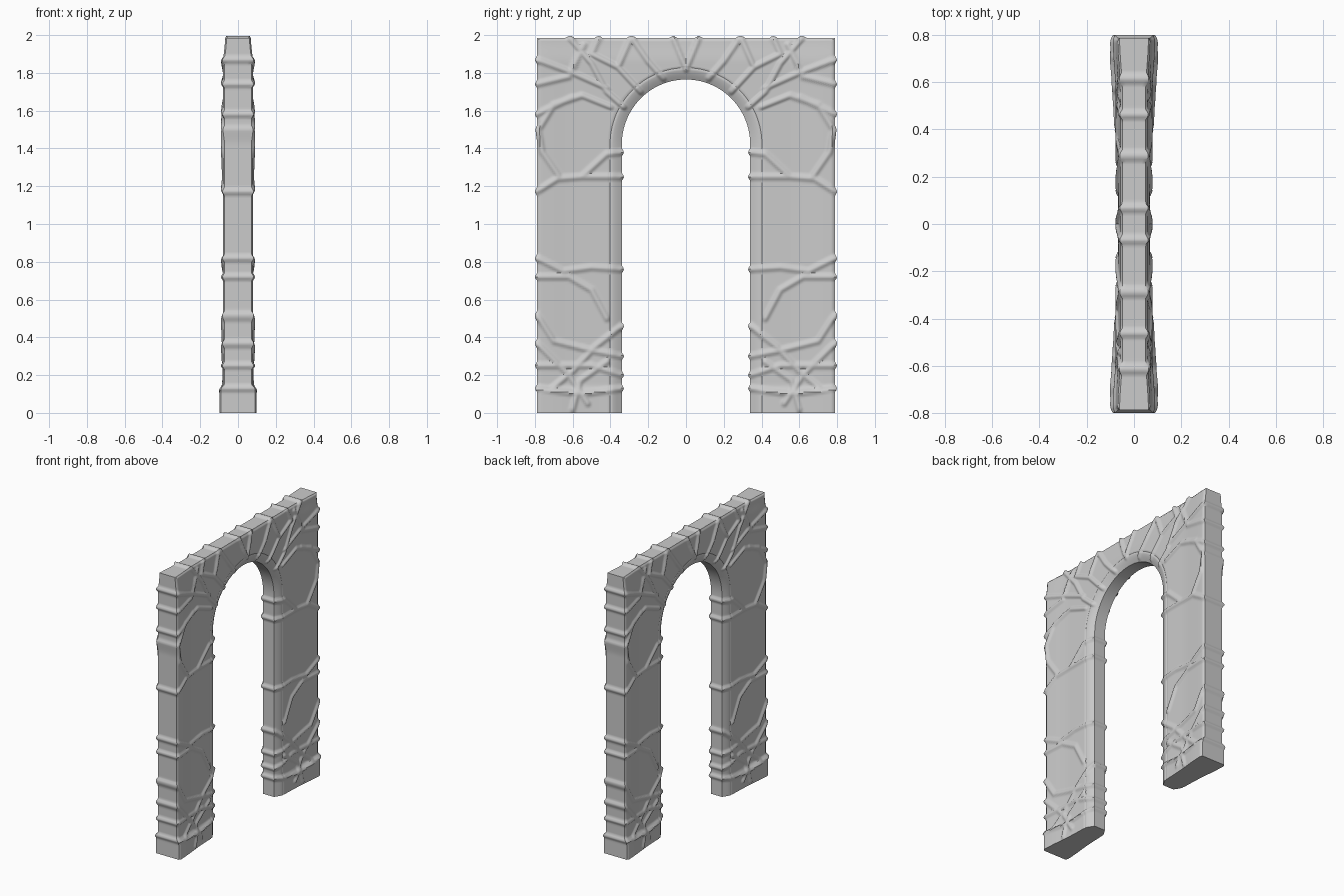
import bpy, bmesh, math

if "Cube" in bpy.data.objects:
    bpy.data.objects.remove(bpy.data.objects["Cube"])

HALF, TOP, SPRING = 0.788, 1.984, 1.42      # outer half width, height, arch spring line
IN_W, IN_H, RIM = 0.34, 0.345, 0.07         # opening half width, arch rise, rim band

# Joints between the stones, drawn on one half as (y, z) paths
JOINTS = [
    [(.34, 1.25), (.55, 1.25), (.68, 1.24), (.79, 1.17)],
    [(.67, 1.25), (.76, 1.38), (.78, 1.5), (.7, 1.63), (.55, 1.68), (.4, 1.62)],
    [(.55, 1.25), (.42, 1.37), (.34, 1.38)],
    [(.6, 1.67), (.79, 1.58)],
    [(.34, .76), (.5, .77), (.65, .75), (.79, .82)],
    [(.42, .5), (.5, .65), (.62, .72), (.79, .72)],
    [(.79, .52), (.7, .38), (.5, .33), (.34, .3)],
    [(.34, .46), (.48, .35), (.6, .22), (.72, .12)],
    [(.34, .2), (.5, .25), (.79, .25)],
    [(.34, .13), (.55, .1), (.79, .13)],
    [(.52, .05), (.62, .2), (.79, .37)],
    [(.42, .27), (.56, .17), (.6, .02)],
    [(.24, 1.7), (.36, 1.83), (.5, 1.9), (.46, 1.99)],
    [(.33, 1.62), (.42, 1.7), (.5, 1.85), (.62, 1.99)],
    [(.42, 1.72), (.6, 1.8), (.79, 1.87)],
    [(.54, 1.95), (.62, 1.78), (.79, 1.74)],
    [(.0, 1.82), (.07, 1.99)],
    [(.12, 1.77), (.2, 1.86), (.29, 1.99)],
    [(.36, 1.83), (.29, 1.99)],
]
SEGS = [(a, b) for path in JOINTS for a, b in zip(path, path[1:])]


def smooth(a, b, t):
    t = min(1, max(0, (t - a) / (b - a)))
    return t * t * (3 - 2 * t)


def ridge(y, z):
    """Height of the raised joint at a point of the wall."""
    y, best, w = abs(y), 1.0, 0.022
    for (ay, az), (by, bz) in SEGS:
        if z < min(az, bz) - w or z > max(az, bz) + w or y < min(ay, by) - w or y > max(ay, by) + w:
            continue
        dy, dz = by - ay, bz - az
        t = min(1, max(0, ((y - ay) * dy + (z - az) * dz) / (dy * dy + dz * dz)))
        best = min(best, math.hypot(y - ay - t * dy, z - az - t * dz))
    return 0.011 * (1 - smooth(0.003, w, best))


def half_depth(y, z, d, length):
    """Smooth half thickness: rounded rim, flared ends, wider foot, narrower top."""
    if d < RIM:
        x = 0.042 + 0.026 * math.sin(d / RIM * math.pi / 2)
        if d > RIM - 0.008:
            x -= 0.004
    else:
        x = 0.067 + 0.012 * smooth(.55, .79, abs(y))
    x += (0.008 + 0.011 * smooth(.4, .7, abs(y))) * (1 - smooth(.1, .15, z)) * smooth(0, RIM, d)
    x -= 0.01 * smooth(1.85, 1.98, z)
    return x - 0.008 * (1 - smooth(0, .016, length - d))


# Matching stations along the opening and the outer outline
def stations():
    n_leg, corner = 140, math.atan2(TOP - SPRING, HALF)
    out = [((IN_W, SPRING * i / n_leg), (HALF, SPRING * i / n_leg)) for i in range(n_leg)]
    for i in range(56):
        z = (TOP - SPRING) * i / 56
        out.append((math.atan2(z, HALF), (HALF, SPRING + z)))
    for i in range(76):
        y = HALF * (1 - i / 75)
        out.append((math.atan2(TOP - SPRING, y), (y, TOP)))
    right = []
    for a, o in out:
        if not isinstance(a, tuple):
            r = 1 / math.hypot(math.cos(a) / IN_W, math.sin(a) / IN_H)
            a = (r * math.cos(a), SPRING + r * math.sin(a))
        right.append((a, o))
    left = [((-i[0], i[1]), (-o[0], o[1])) for i, o in reversed(right[:-1])]
    return right + left


RIM_STEPS, FACE_STEPS, SIDE_STEPS = 9, 44, 6
bm = bmesh.new()
rings = []
for (iy, iz), (oy, oz) in stations():
    length = math.hypot(oy - iy, oz - iz)
    ny, nz = (oy - iy) / length, (oz - iz) / length
    dists = [RIM * k / RIM_STEPS for k in range(RIM_STEPS)]
    rest = length - RIM - 0.016
    dists += [RIM + rest * k / FACE_STEPS for k in range(FACE_STEPS + 1)]
    dists += [length - 0.009, length - 0.004, length]
    h_in, h_out = ridge(iy, iz), ridge(oy, oz)
    face = []
    for d in dists:
        y, z = iy + ny * d, iz + nz * d
        x = half_depth(y, z, d, length) + ridge(y, z)
        # joints also bulge out past the outline and into the opening
        push = h_out * smooth(.03, 0, length - d) if d > length - .03 else 0
        push = push or (-h_in * (1 - smooth(0, .03, d)) if d < .03 else 0)
        if oz >= TOP - 1e-6 and d > length - .03:
            face.append((x, y, z + push))
        elif d > length - .03:
            face.append((x, y + math.copysign(push, oy), z))
        else:
            face.append((x, y + ny * push, max(0, z + nz * push)))
    # smoothstep above falls inward from the edge
    x0, y0, z0 = face[-1]
    bulge = h_out
    if oz >= TOP - 1e-6:
        face[-1] = (x0, y0, TOP + bulge)
    else:
        face[-1] = (x0, oy + math.copysign(bulge, oy), z0)
    xi, yi, zi = face[0]
    xo, yo, zo = face[-1]
    loop = list(face)
    loop += [(xo * (1 - 2 * k / SIDE_STEPS), yo, zo) for k in range(1, SIDE_STEPS)]
    loop += [(-x, y, z) for x, y, z in reversed(face)]
    loop += [(-xi * (1 - 2 * k / SIDE_STEPS), yi, zi) for k in range(1, SIDE_STEPS)]
    rings.append([bm.verts.new(p) for p in loop])

for a, b in zip(rings, rings[1:]):
    n = len(a)
    for k in range(n):
        bm.faces.new((a[k], a[(k + 1) % n], b[(k + 1) % n], b[k]))

# Flat undersides of the two legs
bm.faces.new(list(reversed(rings[0])))
bm.faces.new(rings[-1])
bmesh.ops.recalc_face_normals(bm, faces=bm.faces)

mesh = bpy.data.meshes.new("stone_archway")
bm.to_mesh(mesh)
bm.free()
arch = bpy.data.objects.new("stone_archway", mesh)
bpy.context.collection.objects.link(arch)
bpy.context.view_layer.objects.active = arch
arch.select_set(True)
bpy.ops.object.shade_smooth_by_angle(angle=math.radians(40))
